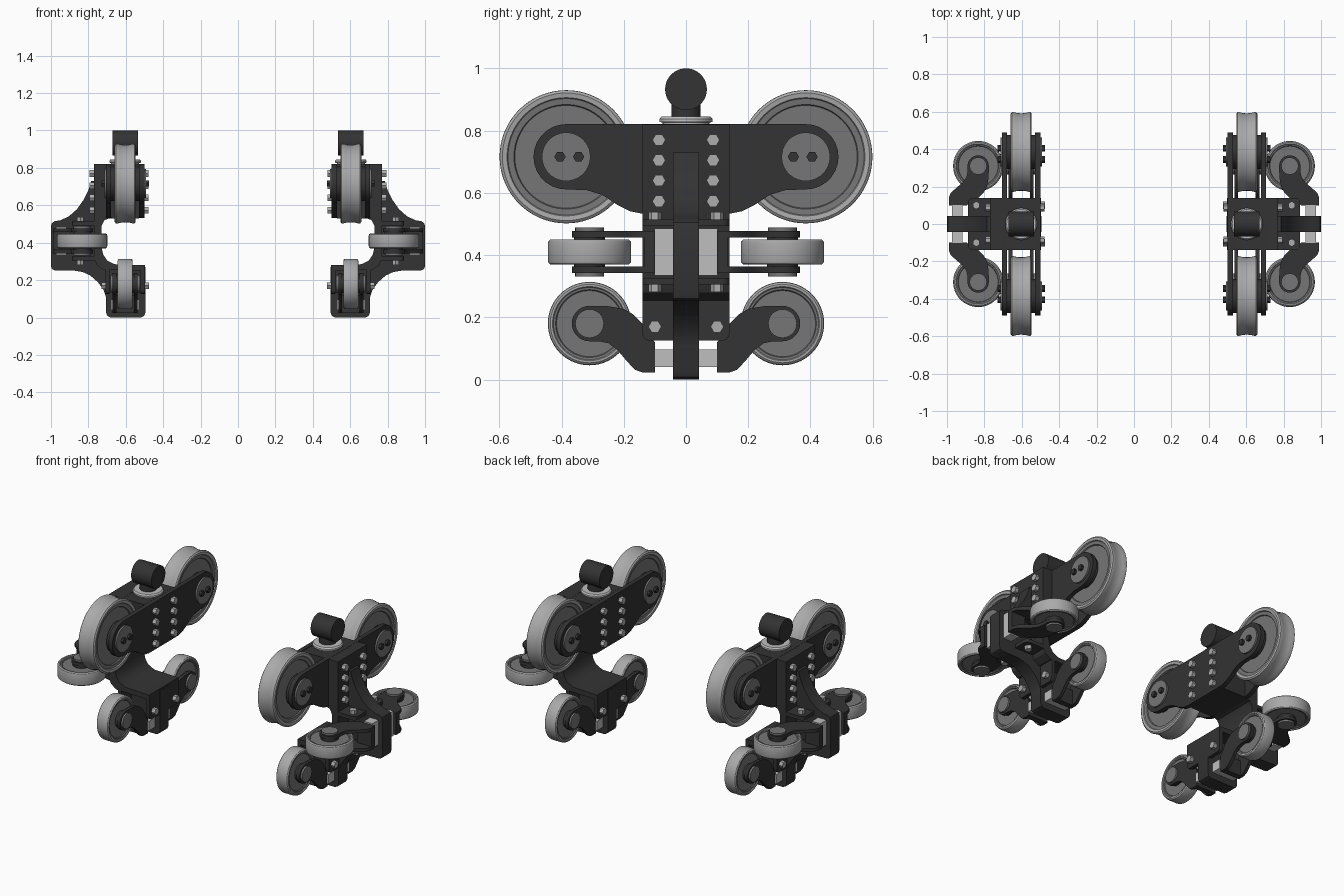
import bpy, bmesh, math
from mathutils import Vector

if "Cube" in bpy.data.objects:
    bpy.data.objects.remove(bpy.data.objects["Cube"])


def material(name, v):
    m = bpy.data.materials.new(name)
    m.diffuse_color = (v, v, v, 1)
    m.use_nodes = True
    m.node_tree.nodes["Principled BSDF"].inputs["Base Color"].default_value = m.diffuse_color
    return m


DARK = material("dark steel", 0.033)
TIRE = material("light tire", 0.40)
HUB = material("grey hub", 0.18)
BOLT = material("bolt metal", 0.42)
SILVER = material("pale metal", 0.52)

# Local frames (a, b, w): w is the wheel axis / plate thickness direction
CX = 0.603
upper = lambda a, b, w: Vector((CX + w, a, 0.716 + b))
lower = lambda a, b, w: Vector((CX + w, a, 0.18 - b))
guide = lambda a, b, w: Vector((0.833 + b, a, 0.41 + w))
section = lambda a, b, w: Vector((a, w, b))
upright = lambda a, b, w: Vector((CX + a, b, w))


def finish(name, bm, mats, mirror_y):
    bmesh.ops.recalc_face_normals(bm, faces=bm.faces)
    me = bpy.data.meshes.new(name)
    bm.to_mesh(me)
    bm.free()
    ob = bpy.data.objects.new(name, me)
    bpy.context.collection.objects.link(ob)
    for m in mats:
        me.materials.append(m)
    mod = ob.modifiers.new("mirror", 'MIRROR')
    mod.use_axis = (True, mirror_y, False)
    mod.use_mirror_merge = False
    return ob


def prism(name, frame, pts, w0, w1, mat, mirror_y=False):
    bm = bmesh.new()
    lo = [bm.verts.new(frame(a, b, w0)) for a, b in pts]
    hi = [bm.verts.new(frame(a, b, w1)) for a, b in pts]
    bm.faces.new(lo)
    bm.faces.new(hi)
    n = len(pts)
    for i in range(n):
        j = (i + 1) % n
        bm.faces.new((lo[i], lo[j], hi[j], hi[i]))
    return finish(name, bm, [mat], mirror_y)


def lathe(name, frame, spots, prof, mats, segs=48, mirror_y=False, split=0):
    """Spin (radius, w) rings about w; faces outside radius 'split' get material 1."""
    bm = bmesh.new()
    for a0, b0 in spots:
        rings = [[bm.verts.new(frame(a0 + r * math.cos(k * math.tau / segs),
                                     b0 + r * math.sin(k * math.tau / segs), w))
                  for k in range(segs)] for r, w in prof]
        bm.faces.new(rings[0])
        bm.faces.new(rings[-1])
        for i in range(len(rings) - 1):
            p, q = rings[i], rings[i + 1]
            outer = min(prof[i][0], prof[i + 1][0]) >= split
            for k in range(segs):
                f = bm.faces.new((p[k], p[k - 1], q[k - 1], q[k]))
                f.material_index = 1 if outer and len(mats) > 1 else 0
    return finish(name, bm, mats, mirror_y)


def disc(name, frame, spots, r, w0, w1, mat, segs=32, mirror_y=False):
    return lathe(name, frame, spots, [(r, w0), (r, w1)], [mat], segs, mirror_y)


def both(half):
    """Complete a half wheel profile symmetrically in w."""
    return half + [(r, -w) for r, w in reversed(half)]


def arc(cx, cy, r, d0, d1, n=14):
    return [(cx + r * math.cos(math.radians(d0 + (d1 - d0) * i / n)),
             cy + r * math.sin(math.radians(d0 + (d1 - d0) * i / n))) for i in range(n + 1)]


def box(a, b0, b1):
    return [(-a, b0), (a, b0), (a, b1), (-a, b1)]


# Main body: upper block, back web and lower shelf in one bent section
prism("main_body", section,
      [(0.53, 0.82), (0.77, 0.82), (0.77, 0.32), (0.755, 0.28), (0.72, 0.255), (0.505, 0.25),
       (0.505, 0.28), (0.66, 0.285), (0.70, 0.305), (0.72, 0.335), (0.73, 0.375),
       (0.73, 0.49), (0.715, 0.52), (0.69, 0.53), (0.53, 0.53)], -0.14, 0.14, DARK)

# Central rib wrapping round guide and lower wheel carriers
prism("central_rib", section,
      [(0.74, 0.73), (0.785, 0.73), (0.80, 0.68), (0.825, 0.63), (0.86, 0.58), (0.905, 0.54),
       (0.95, 0.52), (0.98, 0.515), (0.995, 0.505), (1.0, 0.49), (1.0, 0.275), (0.995, 0.26),
       (0.98, 0.252), (0.87, 0.25), (0.83, 0.243), (0.79, 0.225), (0.75, 0.19), (0.72, 0.15),
       (0.706, 0.11), (0.705, 0.025), (0.698, 0.008), (0.68, 0), (0.52, 0), (0.503, 0.008),
       (0.495, 0.025), (0.495, 0.27), (0.66, 0.28), (0.71, 0.31), (0.74, 0.36)],
      -0.042, 0.042, DARK)

# Upper side plates holding the big wheels
half = ([(0.14, -0.183), (0.18, -0.175), (0.22, -0.155), (0.27, -0.122), (0.32, -0.107)]
        + arc(0.385, 0, 0.105, -90, 90))
plate = half + [(-a, b) for a, b in reversed(half)]
BIG = (0.385, 0)
for side, s in (("inner", -1), ("outer", 1)):
    prism(side + "_side_plate", upper, plate, s * 0.075, s * 0.102, DARK)
    disc(side + "_wheel_spacer", upper, [BIG], 0.092, s * 0.054, s * 0.076, DARK, 40, True)
    disc(side + "_axle_cap", upper, [BIG], 0.078, s * 0.10, s * 0.112, HUB, 40, True)
    disc(side + "_axle_cap_bolts", upper, [(0.345, 0), (0.405, 0)], 0.018,
         s * 0.11, s * 0.127, DARK, 6, True)
    face = -0.102 if s < 0 else 0.167
    disc(side + "_body_bolts", upper, [(0.087, z - 0.716) for z in (0.77, 0.705, 0.64, 0.573)],
         0.021, face - s * 0.005, face + s * 0.023, BOLT, 6, True)
prism("outer_plate_filler", upper, box(0.14, -0.186, 0.104), 0.10, 0.13, DARK)

# Big running wheels with a slightly hollow tread
lathe("running_wheel", upper, [BIG],
      both([(0.05, 0.040), (0.165, 0.040), (0.168, 0.046), (0.187, 0.048), (0.190, 0.054),
            (0.205, 0.056), (0.213, 0.050), (0.214, 0.044), (0.209, 0.025), (0.207, 0.008)]),
      [HUB, TIRE], 72, True, split=0.186)

# Guide and lower wheel carriers share one layout
edge = [(0.25, -0.056), (0.20, -0.047), (0.17, -0.03), (0.14, 0.0), (0.12, 0.035), (0.10, 0.06),
        (0.10, 0.157), (0.14, 0.157), (0.165, 0.148), (0.195, 0.115), (0.22, 0.085), (0.25, 0.063),
        (0.28, 0.057)]
arm = edge + arc(0.31, 0, 0.057, 90, -90)
cheek = ([(-0.14, -0.10), (0.14, -0.10)] + arc(0.115, 0.03, 0.025, 0, 90, 5)
         + arc(-0.115, 0.03, 0.025, 90, 180, 5))
SMALL = (0.31, 0)
for label, fr in (("guide", guide), ("lower", lower)):
    lathe(label + "_wheel", fr, [SMALL],
          both([(0.03, 0.030), (0.106, 0.030), (0.109, 0.035), (0.116, 0.036), (0.119, 0.040),
                (0.126, 0.040), (0.132, 0.035), (0.134, 0.028)]),
          [HUB, TIRE], 56, True, split=0.115)
    prism(label + "_pivot_bar", fr, box(0.101, 0.083, 0.140), -0.075, 0.075, SILVER)
    # Clamping block joining the two arm plates
    prism(label + "_arm_block", fr, [(0.10, 0.062), (0.135, 0.062), (0.135, 0.157), (0.10, 0.157)],
          -0.066, 0.066, DARK, True)
    for side, s in (("near", -1), ("far", 1)):
        tag = label + "_" + side
        prism(tag + "_arm", fr, arm, s * 0.047, s * 0.067, DARK, True)
        disc(tag + "_hub_spacer", fr, [SMALL], 0.05, s * 0.028, s * 0.05, DARK, 32, True)
        disc(tag + "_axle_cap", fr, [SMALL], 0.046, s * 0.065, s * 0.078, HUB, 32, True)
        prism(tag + "_cheek", fr, cheek, s * 0.083, s * 0.105, DARK)
        disc(tag + "_cheek_bolts", fr, [(0.10, 0.01)], 0.021, s * 0.10, s * 0.128, BOLT, 6, True)

# Hitch on top: collar, stem and cross barrel
lathe("hitch_collar", upright, [(0, 0)],
      [(0.075, 0.815), (0.075, 0.826), (0.085, 0.828), (0.085, 0.838), (0.078, 0.846), (0.05, 0.846)],
      [SILVER], 40)
disc("hitch_stem", upright, [(0, 0)], 0.047, 0.83, 0.92, DARK)
disc("hitch_barrel", upper, [(0, 0.217)], 0.067, -0.068, 0.068, DARK, 48)

# Smooth the round parts, keep the edges crisp
for ob in bpy.context.scene.objects:
    ob.select_set(True)
    bpy.context.view_layer.objects.active = ob
bpy.ops.object.shade_smooth_by_angle(angle=math.radians(32))
